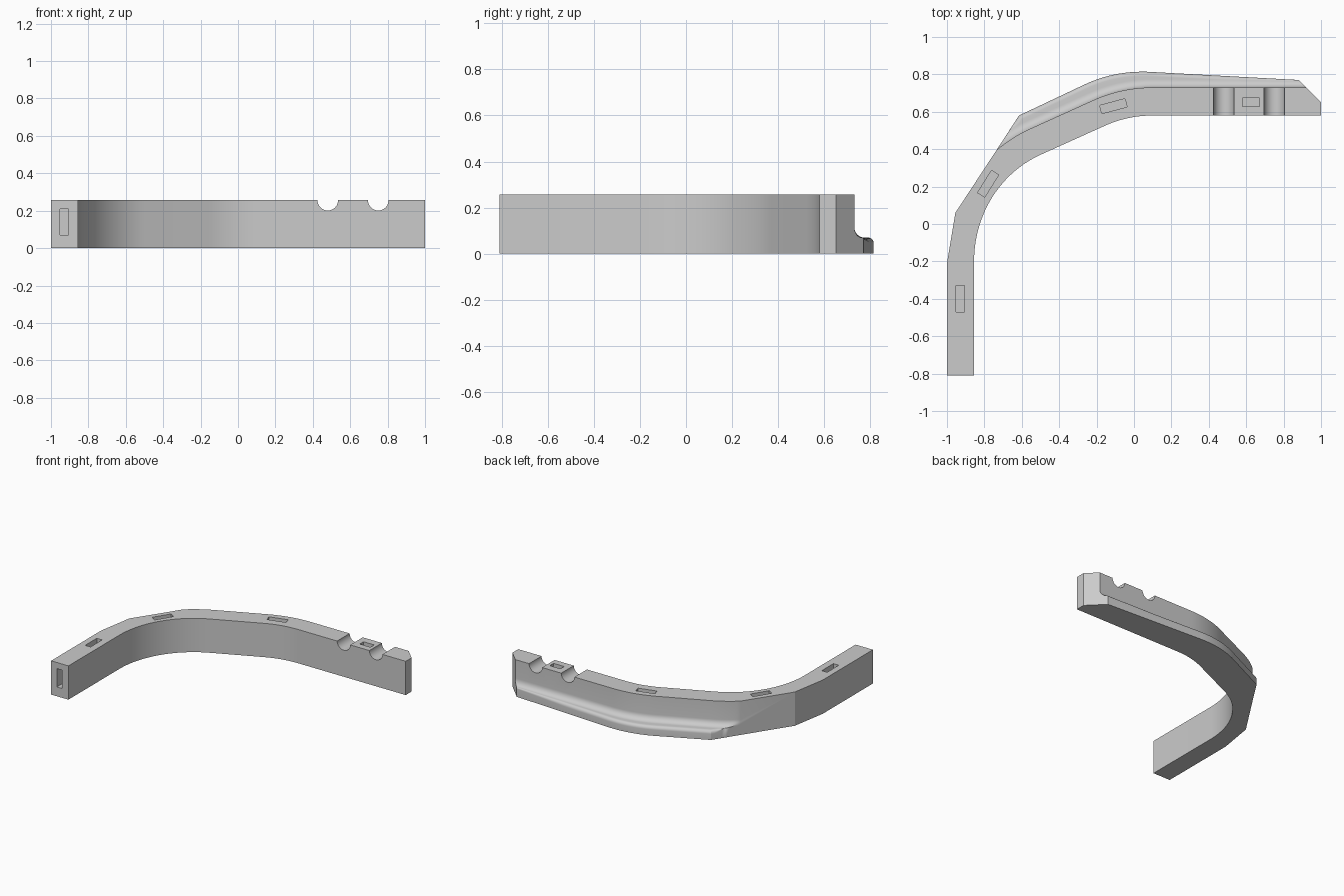
import bpy, bmesh, math
from mathutils import Vector, Matrix

if "Cube" in bpy.data.objects:
    bpy.data.objects.remove(bpy.data.objects["Cube"])

HEIGHT = 0.256
grey = bpy.data.materials.new("plain grey")
grey.use_nodes = True
grey.diffuse_color = (0.6, 0.6, 0.6, 1)
grey.node_tree.nodes["Principled BSDF"].inputs["Base Color"].default_value = (0.6, 0.6, 0.6, 1)


def make_object(name, bm):
    bmesh.ops.remove_doubles(bm, verts=bm.verts, dist=1e-5)
    bmesh.ops.recalc_face_normals(bm, faces=bm.faces)
    mesh = bpy.data.meshes.new(name)
    bm.to_mesh(mesh)
    bm.free()
    mesh.materials.append(grey)
    obj = bpy.data.objects.new(name, mesh)
    bpy.context.collection.objects.link(obj)
    return obj


def arc(start, corner, end, steps):
    """Near-circular bend that is tangent to both legs of a corner."""
    a, c, b = Vector(start), Vector(corner), Vector(end)
    weight = math.cos((c - a).angle(b - c) / 2)
    points = []
    for i in range(steps + 1):
        t = i / steps
        k = ((1 - t) ** 2, 2 * weight * t * (1 - t), t * t)
        points.append((a * k[0] + c * k[1] + b * k[2]) / sum(k))
    return points


def line(start, end, steps):
    return [Vector(start).lerp(Vector(end), i / steps) for i in range(steps + 1)]


def boolean(target, other, operation):
    mod = target.modifiers.new(other.name, "BOOLEAN")
    mod.object = other
    mod.operation = operation
    mod.solver = "EXACT"
    other.hide_render = True
    other.hide_set(True)


# Outer wall line and the ledge rim facing it, station by station
wall_line = (arc((-0.735, 0.395), (-0.655, 0.463), (-0.56, 0.507), 8)
             + arc((-0.213, 0.664), (-0.065, 0.73), (0.1, 0.73), 12)
             + line((0.1, 0.73), (0.92, 0.73), 8)[1:])
rim_line = (line((-0.735, 0.395), (-0.615, 0.58), 8)
            + arc((-0.27, 0.743), (-0.11, 0.82), (0.07, 0.814), 12)
            + line((0.07, 0.814), (0.88, 0.77), 8)[1:])

# Curved wall: plan outline raised to full height
outline = arc((-0.855, -0.2), (-0.855, 0.21), (-0.5, 0.37), 20)
outline += arc((-0.152, 0.527), (-0.033, 0.58), (0.1, 0.58), 12)
outline += [Vector(p) for p in ((1, 0.58), (1, 0.65))]
outline += wall_line[::-1]
outline += [Vector(p) for p in ((-0.955, 0.06), (-1, -0.21), (-1, -0.81), (-0.855, -0.81))]
bm = bmesh.new()
base = bm.faces.new([bm.verts.new((p.x, p.y, 0)) for p in outline])
raised = bmesh.ops.extrude_face_region(bm, geom=[base])["geom"]
bmesh.ops.translate(bm, vec=(0, 0, HEIGHT), verts=[v for v in raised if isinstance(v, bmesh.types.BMVert)])
wall = make_object("curved_rail", bm)


# Foot ledge: cove at the wall, flat top, rounded rim
def ledge_profile(width, cove=0.047, top=0.07):
    rim = min(0.025, max(0, width - cove))
    points = [(-0.03, 0), (-0.03, top + cove)]
    for i in range(9):
        a = math.radians(90 * i / 8)
        points.append((min(width, cove * (1 - math.cos(a))), top + cove * (1 - math.sin(a))))
    for i in range(7):
        a = math.radians(90 * i / 6)
        points.append((width - rim * (1 - math.sin(a)), top - rim * (1 - math.cos(a))))
    return points + [(width, 0)]


bm = bmesh.new()
rings = []
for inner, outer in zip(wall_line, rim_line):
    width = (outer - inner).length
    out = (outer - inner).normalized() if width > 1e-5 else Vector((-0.64, 0.77))
    rings.append([bm.verts.new((*(inner + out * d), z)) for d, z in ledge_profile(width)])
for r0, r1 in zip(rings, rings[1:]):
    for i in range(len(r0)):
        j = (i + 1) % len(r0)
        bm.faces.new((r0[i], r0[j], r1[j], r1[i]))
bm.faces.new(rings[0])
bm.faces.new(rings[-1])
ledge = make_object("foot_ledge", bm)
boolean(wall, ledge, "UNION")


# Rectangular pockets and round cross notches
def box_cutter(name, centre, size, angle=0):
    bm = bmesh.new()
    bmesh.ops.create_cube(bm, size=1, matrix=Matrix.Translation(centre)
                          @ Matrix.Rotation(math.radians(angle), 4, "Z")
                          @ Matrix.Diagonal((*size, 1)))
    boolean(wall, make_object(name, bm), "DIFFERENCE")


for i, (x, y, length, angle) in enumerate([(-0.93, -0.4, 0.14, 90), (-0.78, 0.215, 0.14, 58),
                                           (-0.11, 0.63, 0.14, 15), (0.625, 0.652, 0.09, 0)]):
    box_cutter(f"top_pocket_cutter_{i + 1}", (x, y, HEIGHT), (length, 0.045, 0.14), angle)
box_cutter("end_pocket_cutter", (-0.93, -0.81, 0.14), (0.045, 0.14, 0.14))

for i, x in enumerate((0.48, 0.75)):
    bm = bmesh.new()
    bmesh.ops.create_cone(bm, cap_ends=True, segments=48, radius1=0.055, radius2=0.055, depth=0.5,
                          matrix=Matrix.Translation((x, 0.65, HEIGHT)) @ Matrix.Rotation(math.pi / 2, 4, "X"))
    boolean(wall, make_object(f"notch_cutter_{i + 1}", bm), "DIFFERENCE")

# Bake the cuts, drop the cutters, smooth the curves
bpy.context.view_layer.update()
baked = bpy.data.meshes.new_from_object(wall.evaluated_get(bpy.context.evaluated_depsgraph_get()))
helpers = [m.object for m in wall.modifiers]
wall.modifiers.clear()
wall.data = baked
for helper in helpers:
    bpy.data.objects.remove(helper)
bpy.ops.object.select_all(action="DESELECT")
wall.select_set(True)
bpy.context.view_layer.objects.active = wall
bpy.ops.object.shade_smooth_by_angle(angle=math.radians(20))
